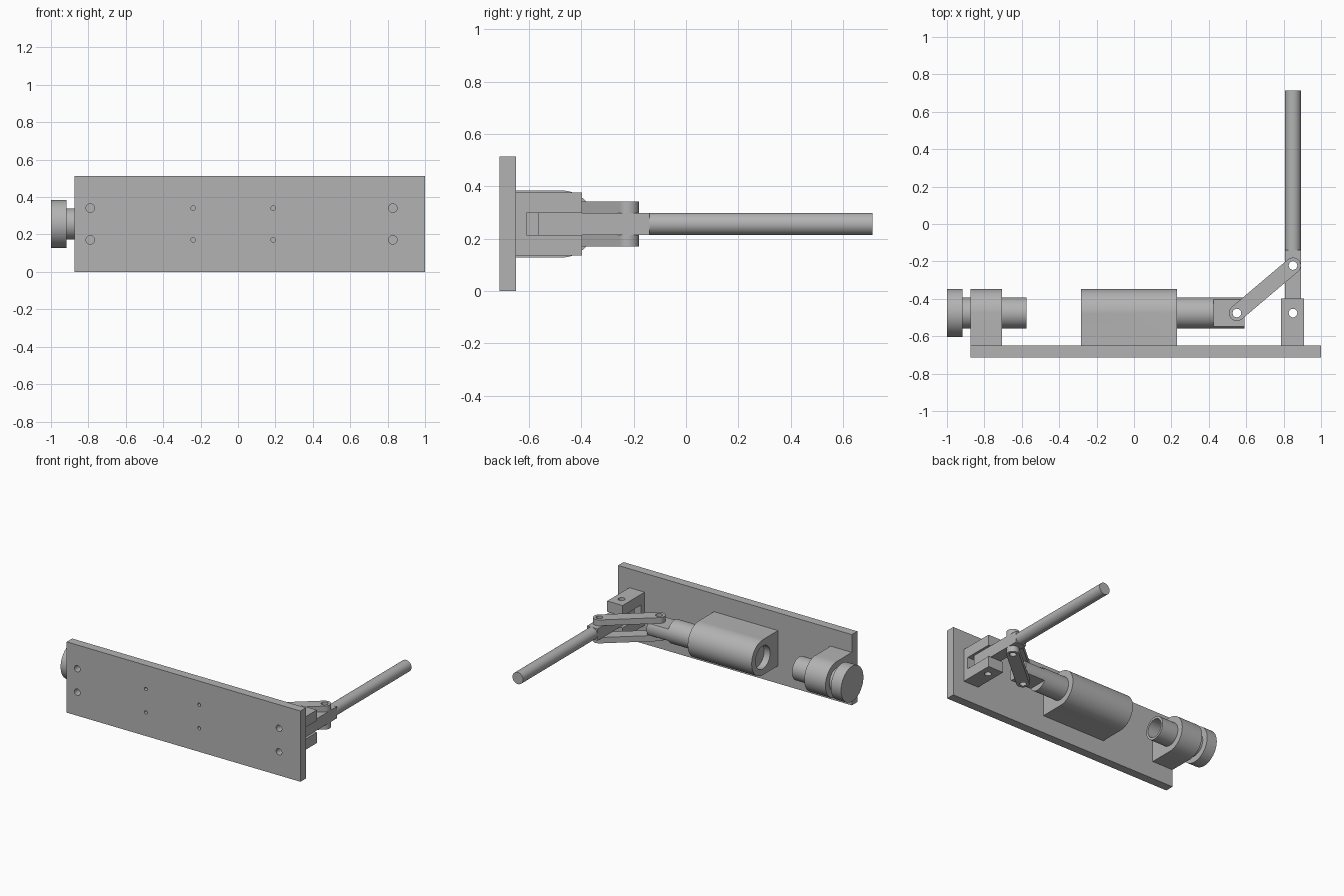
import bpy
from math import pi, atan2, hypot, cos, sin, radians
from mathutils import Vector

if "Cube" in bpy.data.objects:
    bpy.data.objects.remove(bpy.data.objects["Cube"])

# One steel grey for everything
steel = bpy.data.materials.new("steel grey")
steel.use_nodes = True
GREY = (0.45, 0.45, 0.45, 1)
steel.diffuse_color = GREY
steel.node_tree.nodes["Principled BSDF"].inputs["Base Color"].default_value = GREY

MID = 0.256          # height of the mechanism's centre plane
AXIS = -0.476        # depth of the sliding axis
PLATE = -0.65        # back surface of the base plate
BODY_R, ROD_R, HALF, HOLE = 0.128, 0.083, 0.0425, 0.023
ROT = {"X": (0, pi / 2, 0), "Y": (pi / 2, 0, 0), "Z": (0, 0, 0)}


def finish(name):
    ob = bpy.context.object
    ob.name = name
    bpy.ops.object.transform_apply(location=True, rotation=True, scale=True)
    ob.data.materials.append(steel)
    return ob


def box(name, x, y, z):
    spans = (x, y, z)
    bpy.ops.mesh.primitive_cube_add(size=1, location=[(a + b) / 2 for a, b in spans])
    bpy.context.object.scale = [b - a for a, b in spans]
    return finish(name)


def rod(name, axis, start, end, centre, radius, sides=64):
    """Cylinder along an axis; centre's entry on that axis is replaced."""
    loc = list(centre)
    loc["XYZ".index(axis)] = (start + end) / 2
    bpy.ops.mesh.primitive_cylinder_add(vertices=sides, radius=radius, depth=end - start,
                                        location=loc, rotation=ROT[axis])
    return finish(name)


def combine(ob, operation, *tools):
    for tool in tools:
        mod = ob.modifiers.new("shape", "BOOLEAN")
        mod.operation, mod.solver, mod.object = operation, "EXACT", tool
        bpy.context.view_layer.objects.active = ob
        bpy.ops.object.modifier_apply(modifier=mod.name)
        bpy.data.objects.remove(tool)
    return ob


def slide(name, start, end, radius):
    return rod(name, "X", start, end, (0, AXIS, MID), radius)


def pin_hole(x, y):
    return rod("pin_hole", "Z", 0, 0.6, (x, y, 0), HOLE, 32)


def body(name, start, end):
    """Block with a half-round back, standing on the plate."""
    base = box(name, (start, end), (PLATE, AXIS), (MID - BODY_R, MID + BODY_R))
    return combine(base, "UNION", slide("round", start, end, BODY_R))


# Base plate with its bolt holes
plate = box("base_plate", (-0.875, 1), (-0.713, PLATE), (0, 0.513))
for x, radius in ((-0.79, 0.023), (0.828, 0.023), (-0.24, 0.012), (0.188, 0.012)):
    for side in (-1, 1):
        combine(plate, "DIFFERENCE",
                rod("bolt_hole", "Y", -0.8, -0.6, (x, 0, MID + side * 0.085), radius, 32))

# End stop: block, hollow tube and round knob
stop = combine(body("end_block", -0.875, -0.705), "DIFFERENCE",
               slide("bore", -1, -0.6, ROD_R))
tube = combine(slide("hollow_tube", -0.918, -0.575, ROD_R), "DIFFERENCE",
               slide("bore", -0.86, -0.5, 0.066))
knob = slide("end_knob", -1, -0.918, BODY_R)

# Guide block and the plunger sliding through it
guide = combine(body("guide_block", -0.283, 0.23), "DIFFERENCE",
                slide("bore", -0.5, 0.5, ROD_R))
plunger = slide("plunger", -0.235, 0.592, ROD_R)
for side in (-1, 1):
    z = sorted((MID + side * HALF, MID + side * 0.2))
    combine(plunger, "DIFFERENCE", box("flat", (0.425, 0.7), (-0.7, -0.3), z))
combine(plunger, "DIFFERENCE", pin_hole(0.55, AXIS))

# Pivot bracket: slotted block
bracket = box("pivot_bracket", (0.787, 0.91), (PLATE, -0.397), (MID - 0.12, MID + 0.12))
combine(bracket, "DIFFERENCE",
        box("slot", (0.7, 1), (-0.61, -0.3), (MID - HALF, MID + HALF)),
        pin_hole(0.85, AXIS))

# Lever: square shank and round handle
lever = box("lever_shank", (0.85 - HALF, 0.85 + HALF), (-0.565, -0.14),
            (MID - HALF, MID + HALF))
combine(lever, "DIFFERENCE", pin_hole(0.85, AXIS), pin_hole(0.85, -0.222))
rod("lever_handle", "Y", -0.14, 0.713, (0.85, 0, MID), HALF)

# Two links joining plunger and lever, above and below
near, far = Vector((0.55, AXIS)), Vector((0.85, -0.222))
span = far - near
heading = atan2(span.y, span.x)
for label, low in (("upper_link", MID + HALF), ("lower_link", MID - 2 * HALF)):
    outline = []
    for centre, turn in ((far, -90), (near, 90)):
        for step in range(25):
            a = heading + radians(turn + step * 7.5)
            outline.append((centre.x + HALF * cos(a), centre.y + HALF * sin(a), low))
    mesh = bpy.data.meshes.new(label)
    mesh.from_pydata(outline, [], [range(len(outline))])
    link = bpy.data.objects.new(label, mesh)
    bpy.context.collection.objects.link(link)
    mesh.materials.append(steel)
    solid = link.modifiers.new("thickness", "SOLIDIFY")
    solid.thickness, solid.offset = HALF, 1
    bpy.context.view_layer.objects.active = link
    bpy.ops.object.modifier_apply(modifier=solid.name)
    combine(link, "DIFFERENCE", pin_hole(*near), pin_hole(*far))

# Smooth the round surfaces, keep the edges crisp
for ob in bpy.context.scene.objects:
    if ob.type == "MESH" and steel.name in ob.data.materials:
        bpy.ops.object.select_all(action="DESELECT")
        ob.select_set(True)
        bpy.context.view_layer.objects.active = ob
        bpy.ops.object.shade_smooth_by_angle(angle=radians(30))
